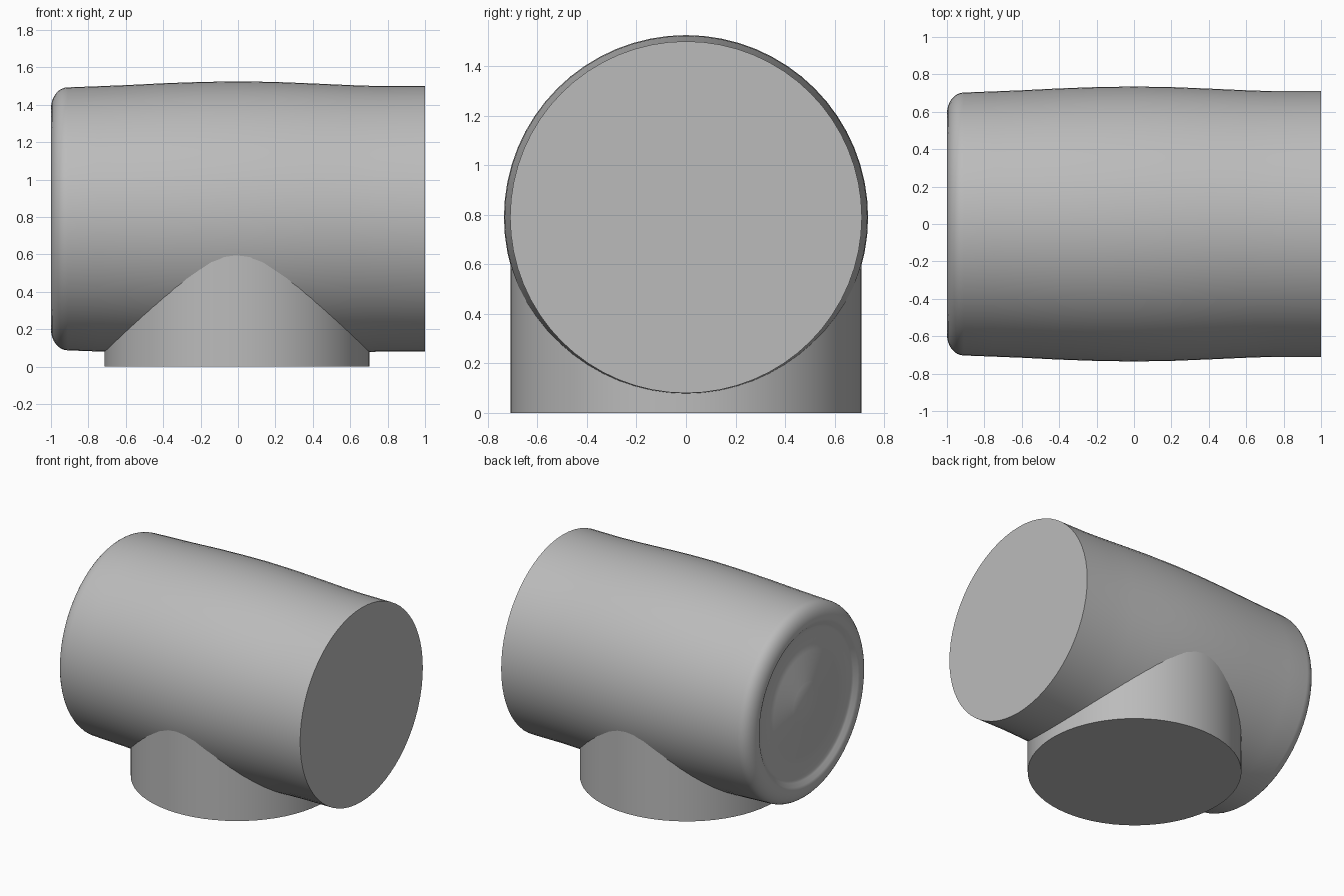
import bpy, bmesh, math
from mathutils import Matrix, Vector

cube = bpy.data.objects.get("Cube")
if cube:
    bpy.data.objects.remove(cube, do_unlink=True)

SEGMENTS = 64
AXIS_Z = 0.79

grey = bpy.data.materials.new("light grey")
grey.use_nodes = True
colour = (0.5, 0.5, 0.5, 1)
grey.diffuse_color = colour
grey.node_tree.nodes["Principled BSDF"].inputs["Base Color"].default_value = colour


def lathe(name, profile, matrix, sharp_angle):
    """Revolve (radius, height) points about the local z axis, closed at both ends."""
    bm = bmesh.new()
    points = [bm.verts.new((r, 0, h)) for r, h in profile]
    edges = [bm.edges.new(pair) for pair in zip(points, points[1:])]
    bmesh.ops.spin(bm, geom=points + edges, cent=(0, 0, 0), axis=(0, 0, 1),
                   angle=math.tau, steps=SEGMENTS, use_merge=True)
    bmesh.ops.remove_doubles(bm, verts=bm.verts, dist=0.0001)
    bmesh.ops.holes_fill(bm, edges=[e for e in bm.edges if e.is_boundary], sides=0)
    bmesh.ops.recalc_face_normals(bm, faces=bm.faces)
    bm.transform(matrix)
    mesh = bpy.data.meshes.new(name)
    bm.to_mesh(mesh)
    bm.free()
    mesh.materials.append(grey)
    obj = bpy.data.objects.new(name, mesh)
    bpy.context.collection.objects.link(obj)
    bpy.ops.object.select_all(action="DESELECT")
    obj.select_set(True)
    bpy.context.view_layer.objects.active = obj
    bpy.ops.object.shade_smooth_by_angle(angle=math.radians(sharp_angle))
    return obj


# Closed end: shallow dish with fine concentric steps
dish = [(0.155, -0.975), (0.16, -0.972), (0.375, -0.972), (0.38, -0.969),
        (0.53, -0.969), (0.545, -0.975), (0.57, -0.993)]

# Rounded shoulder between the dish and the barrel
shoulder = []
for i in range(9):
    a = math.radians(90 * i / 8)
    shoulder.append((0.59 + 0.113 * math.sin(a), -0.91 - 0.09 * math.cos(a)))

# Gently bulging barrel ending in a flat disc
barrel = [(0.709, -0.75), (0.715, -0.6), (0.725, -0.4), (0.732, -0.2),
          (0.735, 0), (0.732, 0.2), (0.724, 0.4), (0.715, 0.6),
          (0.71, 0.75), (0.71, 1)]

along_x = (Matrix.Translation(Vector((0, 0, AXIS_Z)))
           @ Matrix.Rotation(math.pi / 2, 4, "Y"))
lathe("barrel_body", dish + shoulder + barrel, along_x, 35)

# Upright round foot running up into the barrel
lathe("round_foot", [(0.708, 0), (0.708, 0.63)],
      Matrix.Translation(Vector((-0.005, 0, 0))), 35)
